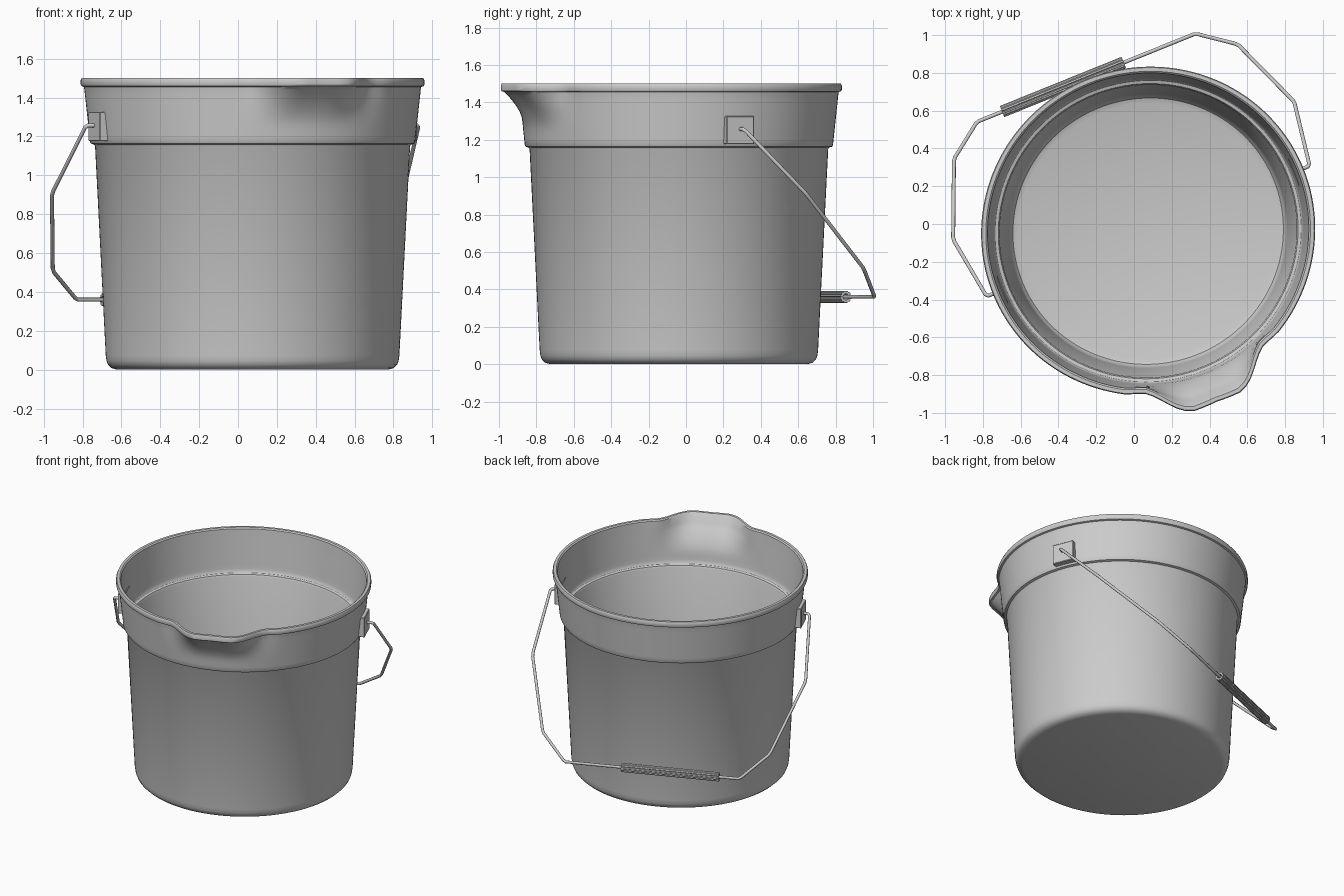
import bpy, bmesh, math
from mathutils import Matrix, Vector

if "Cube" in bpy.data.objects:
    bpy.data.objects.remove(bpy.data.objects["Cube"])

# The pail is built with its ears on x and its spout on -y, then turned into place
PLACE = Matrix.Translation((0.075, -0.038, 0)) @ Matrix.Rotation(math.radians(22), 4, 'Z')


def finish(name, bm, angle=30):
    bmesh.ops.recalc_face_normals(bm, faces=bm.faces)
    me = bpy.data.meshes.new(name)
    bm.to_mesh(me)
    bm.free()
    ob = bpy.data.objects.new(name, me)
    bpy.context.collection.objects.link(ob)
    ob.matrix_world = PLACE
    bpy.ops.object.select_all(action='DESELECT')
    ob.select_set(True)
    bpy.context.view_layer.objects.active = ob
    bpy.ops.object.shade_smooth_by_angle(angle=math.radians(angle))
    return ob


def lerp_table(table, x):
    for (x0, y0), (x1, y1) in zip(table, table[1:]):
        if x <= x1:
            return y0 + (y1 - y0) * (x - x0) / (x1 - x0)
    return table[-1][1]


def skin(bm, rings, closed=False):
    n = len(rings[0])
    pairs = list(zip(rings, rings[1:])) + ([(rings[-1], rings[0])] if closed else [])
    for a, b in pairs:
        for i in range(n):
            j = (i + 1) % n
            bm.faces.new((a[i], a[j], b[j], b[i]))


# Pail: slightly oval lathed wall with a pouring spout pulled out of the upper band
SPOUT = [(0, .107), (8.5, .118), (12, .09), (15.5, .05), (19, .01), (23, -.012), (30, 0), (180, 0)]


def spout(deg, z):
    d = abs((deg + 90 + 180) % 360 - 180)
    w = min(max((z - 1.25) / 0.21, 0), 1) ** 1.8
    return lerp_table(SPOUT, d) * w


outer = [(.70, 0), (.728, .008), (.746, .025), (.754, .045), (.758, .075), (.813, 1.15),
         (.818, 1.158), (.834, 1.163), (.839, 1.172)]
band = [(1.172 + .268 * t / 9) for t in range(1, 10)]
outer += [(.839 + .029 * (z - 1.172) / .268, z) for z in band]
rim = [(.871, 1.455), (.883, 1.459), (.887, 1.467), (.887, 1.49), (.882, 1.5), (.862, 1.5), (.853, 1.492)]
inner = [(.819 + .029 * (z - 1.172) / .268, z) for z in reversed(band)]
inner += [(.818, 1.18), (.812, 1.173), (.796, 1.168), (.789, 1.155), (.738, .09), (.732, .06), (.718, .04), (.69, .03)]

SEG = 144
bm = bmesh.new()
rings = []
for r, z in outer + rim + inner:
    ring = []
    for i in range(SEG):
        deg = 360 * i / SEG
        a = math.radians(deg)
        rr = r + spout(deg, z)
        ring.append(bm.verts.new((rr * math.cos(a), .979 * rr * math.sin(a), z)))
    rings.append(ring)
skin(bm, rings)
bm.faces.new(rings[0])
bm.faces.new(rings[-1])
finish("pail_body", bm)

# Ears: square lugs that hold the bail
for side, label in ((1, "right"), (-1, "left")):
    bm = bmesh.new()
    bmesh.ops.create_cube(bm, size=1, matrix=Matrix.Translation((side * .855, 0, 1.251)) @
                          Matrix.Diagonal((.05, .16, .15, 1)))
    bmesh.ops.bevel(bm, geom=bm.edges[:], offset=.004, segments=1, affect='EDGES')
    finish("ear_" + label, bm)

# Bail: bent wire, mirrored, hanging down behind the pail
half = [(.86, 0, 1.257), (.912, 0, 1.257), (.924, .012, 1.247), (.972, .335, .917), (.970, .355, .895),
        (.814, .73, .52), (.800, .747, .50), (.635, .868, .37), (.615, .876, .36)]
path = half + [(-x, y, z) for x, y, z in reversed(half)]
path = [Vector(p) for p in path]
bm = bmesh.new()
rings = []
for i, p in enumerate(path):
    t0 = (p - path[max(i - 1, 0)]).normalized()
    t1 = (path[min(i + 1, len(path) - 1)] - p).normalized()
    t = (t0 + t1).normalized()
    n = Vector((0, 1, 1)).normalized()      # normal of the bail plane
    n = (n - t * n.dot(t)).normalized()
    b = t.cross(n)
    rings.append([bm.verts.new(p + .0105 * (n * math.cos(k * math.pi / 5) + b * math.sin(k * math.pi / 5)))
                  for k in range(10)])
skin(bm, rings)
bm.faces.new(rings[0])
bm.faces.new(rings[-1])
finish("bail_wire", bm, 50)

# Grip: fluted hollow tube that has slid to one side of the wire
bm = bmesh.new()
rings = []
for x, bore in ((-.48, False), (.215, False), (.215, True), (-.48, True)):
    ring = []
    for k in range(48):
        a = k * math.tau / 48
        r = .017 if bore else (.027 if k % 4 == 0 else .032)
        ring.append(bm.verts.new((x, .877 + r * math.cos(a), .36 + r * math.sin(a))))
    rings.append(ring)
skin(bm, rings, closed=True)
finish("bail_grip", bm)
